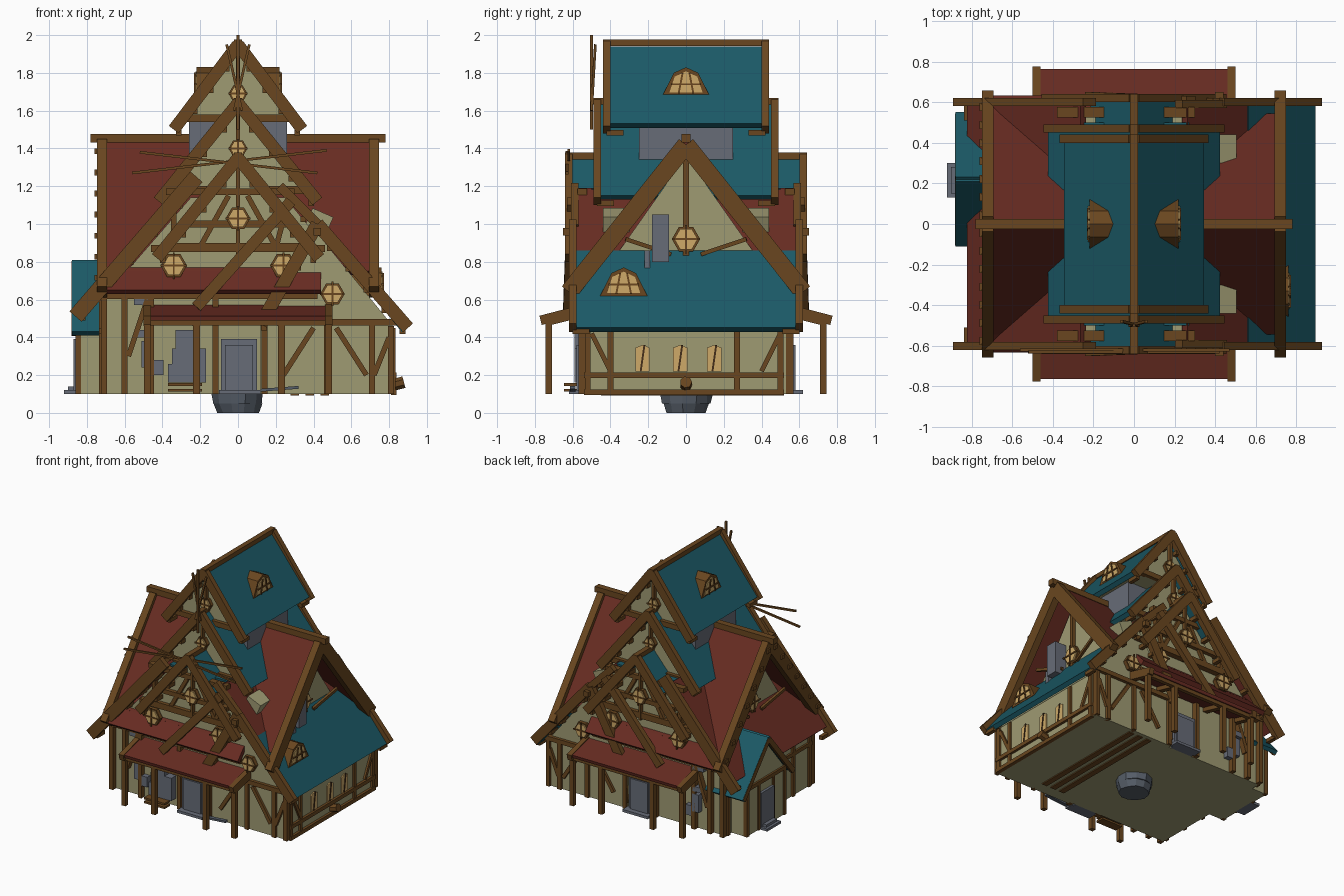
import bpy, bmesh, random
from math import radians
from mathutils import Vector, Matrix

random.seed(4)
cube = bpy.data.objects.get("Cube")
if cube:
    bpy.data.objects.remove(cube, do_unlink=True)

COLOURS = {
    "timber": (.143, .062, .014), "plaster": (.345, .325, .17), "teal_tiles": (.011, .102, .135),
    "red_tiles": (.138, .025, .016), "grey_metal": (.135, .15, .185), "amber_glass": (.62, .4, .14),
    "dark_stone": (.09, .108, .135), "dark_wood": (.06, .028, .01)}
MATS = {}
for key, rgb in COLOURS.items():
    m = MATS[key] = bpy.data.materials.new(key)
    m.use_nodes = True
    m.diffuse_color = (*rgb, 1)
    m.node_tree.nodes["Principled BSDF"].inputs["Base Color"].default_value = (*rgb, 1)

X, Y, Z = Vector((1, 0, 0)), Vector((0, 1, 0)), Vector((0, 0, 1))
parts = {}


def part(name, colour, mirror=False):
    """One mesh per named part; mirror repeats it on the back."""
    return parts.setdefault((name, colour, mirror), bmesh.new())


def beam(bm, p, q, w, t, side=Y):
    """Box from p to q, t wide along side and w across it."""
    p, q = Vector(p), Vector(q)
    d = (q - p).normalized()
    s = (side - d * side.dot(d)).normalized()
    rot = Matrix((d, s, d.cross(s))).transposed().to_4x4()
    size = Matrix.Diagonal(((q - p).length, t, w, 1))
    bmesh.ops.create_cube(bm, size=1, matrix=Matrix.Translation((p + q) / 2) @ rot @ size)


def box(bm, lo, hi):
    lo, hi = Vector(lo), Vector(hi)
    bmesh.ops.create_cube(bm, size=1, matrix=Matrix.Translation((lo + hi) / 2)
                          @ Matrix.Diagonal((*(hi - lo), 1)))


def prism(bm, pts, axis, a, b):
    """Profile (u, z) extruded from a to b along x or y."""
    put = (lambda u, v: (a, u, v)) if axis == X else (lambda u, v: (u, a, v))
    face = bm.faces.new([bm.verts.new(put(*p)) for p in pts])
    new = bmesh.ops.extrude_face_region(bm, geom=[face])["geom"]
    bmesh.ops.translate(bm, vec=axis * (b - a),
                        verts=[v for v in new if isinstance(v, bmesh.types.BMVert)])


def window(c, n, r, mirror):
    """Six-sided window with frame, pane and crossbars."""
    c = Vector(c)
    turn = n.to_track_quat('Z', 'Y').to_matrix().to_4x4()
    for name, col, rad, out in (("window_frames", "timber", r, 0), ("window_panes", "amber_glass", r * .83, .012)):
        bmesh.ops.create_cone(part(name, col, mirror), cap_ends=True, segments=6, radius1=rad, radius2=rad,
                              depth=.03, matrix=Matrix.Translation(c + n * out) @ turn @ Matrix.Rotation(radians(30), 4, 'Z'))
    bars = part("window_bars", "timber", mirror)
    f, side = c + n * .028, n.cross(Z)
    beam(bars, f - Z * r, f + Z * r, .01, .01, side)
    beam(bars, f - side * r, f + side * r, .01, .01, n)


def boards(name, y, apex, feet, w=.075, nubs=5):
    """Barge boards from the apex to each foot, with purlin ends behind."""
    bm = part(name, "timber", True)
    for end in feet:
        p, q = Vector((apex[0], y, apex[1])), Vector((end[0], y, end[1]))
        beam(bm, p, q, w, .04)
        for i in range(nubs):
            c = p.lerp(q, (i + .7) / nubs) - Z * .05
            beam(bm, c, c + Y * .09, .03, .03, X)


def roof(name, colour, p, q, a, b, axis=Y, t=.035):
    """Flat roof slope with profile line p to q, spanning a to b."""
    at = (lambda u, v: ((a + b) / 2, u, v)) if axis == X else (lambda u, v: (u, (a + b) / 2, v))
    beam(part(name, colour), at(*p), at(*q), t, b - a, axis)


# Ground floor and truncated main gable
prism(part("main_walls", "plaster"), [(-.72, .1), (.8, .1), (.8, .47), (.25, 1.14), (-.25, 1.14), (-.72, .6)], Y, -.53, .53)
prism(part("wing_walls", "plaster"), [(.12, .1), (.82, .1), (.82, .46), (.42, .95), (.12, .5)], Y, -.55, .55)
roof("main_roof_right", "red_tiles", (.25, 1.18), (.57, .82), -.58, .58)
roof("main_roof_left", "red_tiles", (-.25, 1.19), (-.81, .555), -.58, .58)
roof("main_roof_cap", "teal_tiles", (-.27, 1.17), (.27, 1.17), -.5, .5)
roof("lean_to_roof", "teal_tiles", (.55, .85), (.88, .44), -.6, .61)
boards("main_boards", -.6, (-.22, 1.25), [(-.86, .51)], .085)
boards("wing_boards", -.6, (.42, 1.0), [(.12, .47), (.9, .45)], .07)
boards("upper_right_boards", -.59, (.22, 1.2), [(.44, .98)], .05, 3)
beam(part("wing_ridge", "timber", True), (.42, -.65, .96), (.42, -.45, .96), .04, .04, X)

# Three stacked teal roofs with front gables
for tag, apex, foot, half, wall in (("lower", 1.33, (.42, .84), .6, .545), ("middle", 1.62, (.41, 1.14), .45, .42),
                                    ("top", 1.93, (.33, 1.52), .4, .38)):
    for s in (-1, 1):
        p, q = (0, apex), (s * foot[0], foot[1])
        if tag == "lower":
            for e in (-1, 1):
                roof(tag + "_roof", "teal_tiles", p, (s * .2, 1.1), *sorted((e * .4, e * half)))
        else:
            roof(tag + "_roof", "teal_tiles", p, q, -half, half)
    prism(part(tag + "_gable_wall", "plaster"), [(-foot[0] + .05, foot[1] + .02), (foot[0] - .05, foot[1] + .02), (0, apex - .03)], Y, -wall, wall)
    boards(tag + "_boards", -half - .02, (0, apex + .02), [(s * (foot[0] + .01), foot[1] - .02) for s in (-1, 1)], .065, 4)
    beam(part(tag + "_ridge", "timber"), (0, -half - .04, apex + .03), (0, half + .04, apex + .03), .035, .04, X)
    beam(part(tag + "_tie", "timber", True), (-foot[0] + .05, -wall - .01, foot[1] + .04), (foot[0] - .05, -wall - .01, foot[1] + .04), .04, .04)
    beam(part(tag + "_king_post", "timber", True), (0, -wall - .02, foot[1]), (0, -wall - .02, apex), .03, .02, X)
box(part("tower_neck", "grey_metal"), (-.26, -.25, 1.3), (.26, .25, 1.55))

# Red cross gable running side to side
prism(part("cross_walls", "plaster"), [(-.5, .65), (.5, .65), (0, 1.36)], X, -.56, .56)
beam(part("cross_ridge", "timber"), (-.78, 0, 1.455), (.78, 0, 1.455), .045, .05)
for s in (-1, 1):
    roof("cross_roof", "red_tiles", (0, 1.43), (s * .53, .74), -.7, .7, X)
    roof("pent_roof", "red_tiles", (s * .52, .75), (s * .62, .64), -.72, .44, X)
    for x in (-.72, .72):
        bm = part("cross_boards", "timber")
        p, q = Vector((x, 0, 1.42)), Vector((x, s * .62, .64))
        beam(bm, p, q, .095, .055, X)
        for i in range(7 if x < 0 else 0):
            c = p.lerp(q, (i + .5) / 7) + Z * .02
            beam(bm, c, c - X * .04, .03, .04)
    beam(part("cross_timbers", "timber"), (s * .57, 0, .8), (s * .57, 0, 1.38), .03, .03)
    window((s * .57, 0, .92), X * s, .075, False)
    for e in (-1, 1):
        beam(part("gable_spikes", "timber"), (s * .6, e * .08, .84), (s * .64, e * .32, .92), .022, .02, X)

# Beige stumps breaking through the right slope
beam(part("roof_stumps", "plaster", True), (.38, -.37, .9), (.45, -.37, 1.06), .12, .14)

# Porch, front and back
beam(part("porch_roof", "red_tiles", True), (0, -.76, .5), (0, -.52, .56), .025, .96, X)
bm = part("porch_frame", "timber", True)
for x in (-.48, -.22, .23, .48):
    box(bm, (x - .018, -.745, .1), (x + .018, -.71, .5))
    beam(bm, (x, -.74, .485), (x, -.52, .54), .05, .04, X)
for x in (-.48, .48):
    beam(bm, (x, -.77, .49), (x, -.52, .555), .05, .04, X)
beam(bm, (-.5, -.73, .48), (.5, -.73, .48), .035, .03)

# Timber framing on the long walls
bm = part("front_framing", "timber", True)
for x, top in ((-.71, .64), (-.6, .62), (-.46, .62), (-.12, .62), (.14, .5), (.47, .48), (.71, .48), (.81, .46)):
    box(bm, (x - .016, -.57, .1), (x + .016, -.53, top))
for x0, x1, z in ((-.72, .42, .62), (.14, .84, .48), (-.46, .46, .87), (-.38, .3, 1.17), (-.3, .3, 1.0)):
    beam(bm, (x0, -.55, z), (x1, -.55, z), .035, .05)
for x0, z0, x1, z1 in ((-.58, .3, -.48, .6), (.68, .2, .52, .45), (.24, .2, .4, .45), (.72, .2, .8, .4),
                       (-.34, .87, -.34, 1.1), (.2, .87, .26, 1.1), (-.2, .88, -.05, 1.15), (.2, .88, .05, 1.15)):
    beam(bm, (x0, -.55, z0), (x1, -.55, z1), .028, .04)
beam(part("leaning_timber", "timber", True), (-.22, -.63, .56), (.28, -.61, 1.12), .06, .04)
for x, z, r, y in ((0, 1.03, .065, -.57), (-.34, .78, .07, -.57), (.24, .78, .07, -.57), (.5, .63, .065, -.57),
                   (0, 1.69, .05, -.39), (0, 1.4, .05, -.44)):
    window((x, y, z), -Y, r, True)

# Right wall framing and lit windows
bm = part("right_framing", "timber")
for y in (-.52, -.4, .27, .5):
    box(bm, (.81, y - .015, .1), (.835, y + .015, .45))
for z in (.11, .2):
    box(bm, (.81, -.54, z - .015), (.84, .52, z + .015))
for s in (-1, 1):
    beam(bm, (.825, s * .4, .22), (.825, s * .5, .42), .025, .02, X)
for y in (-.23, -.03, .15):
    prism(part("right_windows", "amber_glass"), [(y - .038, .22), (y + .038, .22), (y + .038, .345), (y, .36), (y - .038, .345)], X, .81, .828)
    beam(part("right_window_bars", "dark_wood"), (.828, y - .01, .22), (.828, y + .01, .36), .01, .01, X)
bmesh.ops.create_cone(part("side_log", "timber"), cap_ends=True, segments=7, radius1=.032, radius2=.032, depth=.1,
                      matrix=Matrix.Translation((.83, 0, .15)) @ Matrix.Rotation(radians(75), 4, 'Y'))


def dormer(s, x0, x1, y, z):
    """Tapered roof dormer with a lit arched pane."""
    frame = [(y - .125, z - .06), (y + .125, z - .06), (y + .065, z + .06), (y, z + .09), (y - .065, z + .06)]
    pane = [(y - .088, z - .045), (y + .088, z - .045), (y + .06, z + .04), (y, z + .068), (y - .06, z + .04)]
    prism(part("dormer_frames", "timber"), frame, X, s * x0, s * x1)
    prism(part("dormer_panes", "amber_glass"), pane, X, s * x1, s * (x1 + .006))
    bm = part("dormer_bars", "timber")
    for e in (-.03, .03):
        beam(bm, (s * x1, y + e * 1.3, z - .05), (s * x1, y + e * .6, z + .06), .01, .025, X)
    beam(bm, (s * x1, y - .08, z), (s * x1, y + .08, z), .01, .025, X)


dormer(1, .05, .22, 0, 1.74)
dormer(-1, .05, .22, 0, 1.74)
dormer(1, .55, .76, -.33, .68)

# Left annex with its own gable, door and steps
prism(part("annex_walls", "plaster"), [(-.02, .1), (.46, .1), (.46, .47), (.22, .76), (-.02, .47)], X, -.85, -.6)
bm = part("annex_timbers", "timber")
for s in (-1, 1):
    roof("annex_roof", "teal_tiles", (.22, .8), (.22 + s * .32, .42), -.88, -.55, X, .03)
    beam(bm, (-.87, .22, .79), (-.87, .22 + s * .31, .42), .04, .025, X)
    box(bm, (-.86, .22 + s * .23 - .015, .1), (-.83, .22 + s * .23 + .015, .48))
    box(bm, (-.86, .22 + s * .09 - .012, .1), (-.84, .22 + s * .09 + .012, .46))
box(bm, (-.865, -.02, .46), (-.84, .46, .49))
for y in (-.5, -.3, -.1, .51):
    box(bm, (-.735, y - .015, .1), (-.71, y + .015, .6))
box(bm, (-.735, -.53, .42), (-.71, .53, .45))
bm = part("annex_door", "grey_metal")
box(bm, (-.87, .14, .1), (-.84, .3, .39))
box(bm, (-.92, .13, .1), (-.84, .3, .12))
box(bm, (-.9, .15, .12), (-.84, .28, .14))

# Front doors, shutters, crates and bench
bm = part("doors", "grey_metal", True)
box(bm, (-.09, -.57, .1), (.1, -.53, .39))
box(bm, (-.07, -.58, .12), (.08, -.56, .36))
box(bm, (-.1, -.62, .1), (.12, -.55, .12))
for x, z, w, h in ((-.42, .2, .05, .08), (-.5, .4, .09, .04), (-.5, .57, .1, .05), (-.48, .24, .06, .14)):
    box(bm, (x - w / 2, -.57, z), (x + w / 2, -.53, z + h))
bm = part("crates", "grey_metal")
for x, z, w in ((-.32, .16, .1), (-.22, .16, .1), (-.26, .24, .18), (-.28, .34, .1)):
    box(bm, (x - w / 2, -.59, z), (x + w / 2, -.53, z + .1))
bm = part("bench", "timber")
for z in (.12, .15):
    beam(bm, (-.37, -.61, z), (-.19, -.61, z), .015, .07)
beam(part("fallen_pole", "dark_stone"), (.12, -.6, .12), (.32, -.6, .135), .015, .03)

# Flue on the right gable
box(part("flue", "grey_metal"), (.56, -.18, .8), (.66, -.09, 1.05))
box(part("flue", "grey_metal"), (.6, -.22, .73), (.64, -.19, .86))

# Poles on the gables
bm = part("gable_poles", "timber")
for p, q in (((0, -.5, 1.5), (0, -.5, 2)), ((-.56, -.62, 1.27), (.47, -.62, 1.39)), ((-.52, -.63, 1.38), (.42, -.63, 1.27)),
             ((-.06, -.48, 1.95), (.02, -.5, 1.6)), ((.06, -.48, 1.95), (-.02, -.5, 1.6)), ((.14, .56, .45), (.12, .56, .15))):
    beam(bm, p, q, .014, .014)

# Floor joists and rocky foundation
for x in (.3, .38, .46):
    box(part("floor_joists", "timber"), (x - .022, -.45, .092), (x + .022, .52, .11))
bm = part("foundation_rock", "dark_stone")
for z, r0, r1 in ((.025, .11, .13), (.075, .13, .14)):
    bmesh.ops.create_cone(bm, cap_ends=True, segments=11, radius1=r0, radius2=r1, depth=.05, matrix=Matrix.Translation((0, 0, z)))
for v in bm.verts:
    v.co.xy *= random.uniform(.92, 1.03)

# Turn every part into an object
for (name, colour, mirror), bm in parts.items():
    bmesh.ops.recalc_face_normals(bm, faces=bm.faces)
    me = bpy.data.meshes.new(name)
    bm.to_mesh(me)
    bm.free()
    me.materials.append(MATS[colour])
    ob = bpy.data.objects.new(name, me)
    bpy.context.collection.objects.link(ob)
    if mirror:
        mod = ob.modifiers.new("both_ends", 'MIRROR')
        mod.use_axis = (False, True, False)
        mod.use_mirror_merge = False
